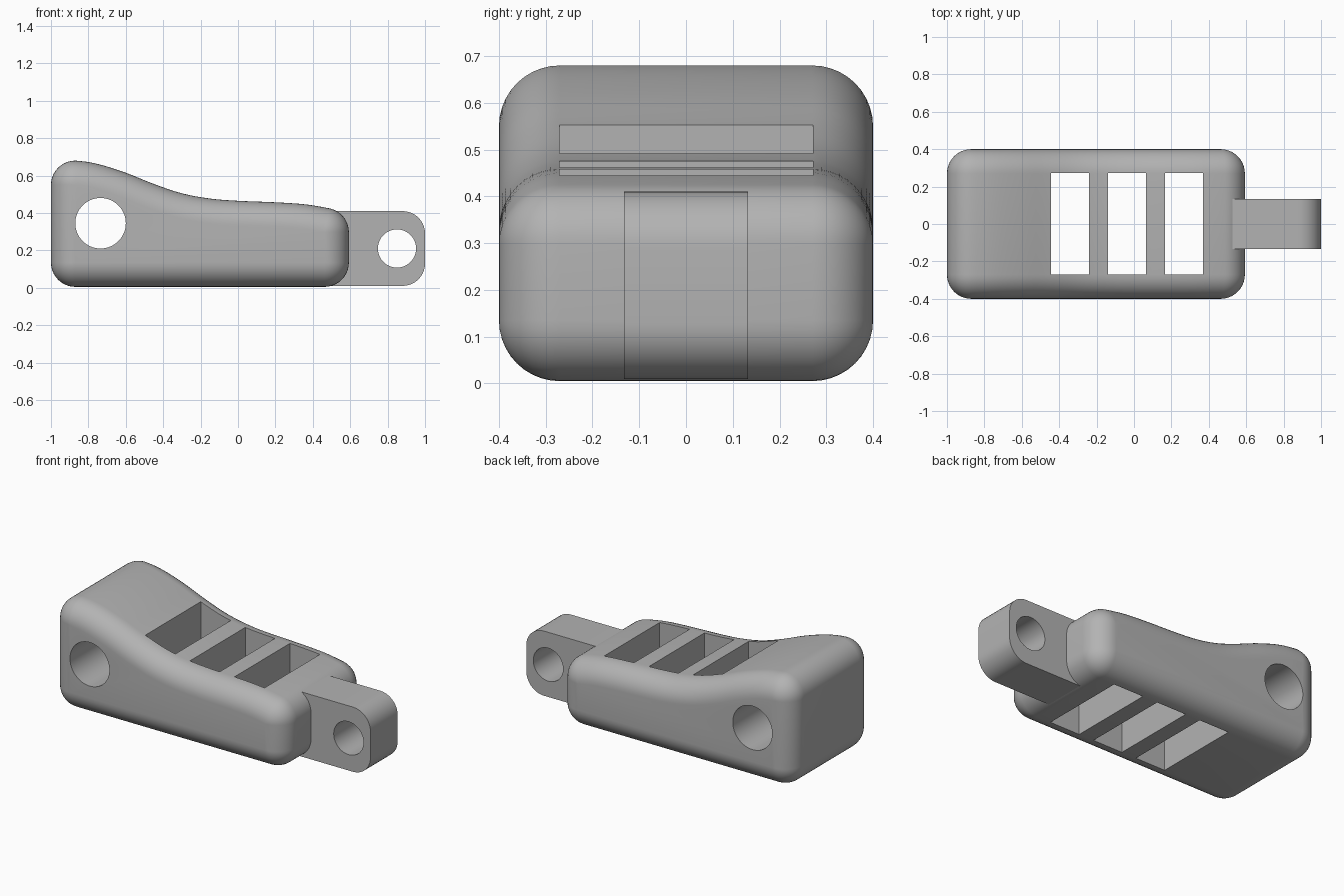
import bpy, bmesh
from math import sin, cos, pi, atan2, radians
from mathutils import Vector

cube = bpy.data.objects.get("Cube")
if cube:
    bpy.data.objects.remove(cube, do_unlink=True)

grey = bpy.data.materials.new("plain grey")
grey.use_nodes = True
grey.diffuse_color = (0.45, 0.45, 0.45, 1)
grey.node_tree.nodes["Principled BSDF"].inputs["Base Color"].default_value = (0.45, 0.45, 0.45, 1)

R = 0.13  # edge rounding radius


def make_object(name, bm):
    bmesh.ops.remove_doubles(bm, verts=bm.verts, dist=0.0005)
    bmesh.ops.recalc_face_normals(bm, faces=bm.faces)
    mesh = bpy.data.meshes.new(name)
    bm.to_mesh(mesh)
    bm.free()
    ob = bpy.data.objects.new(name, mesh)
    bpy.context.collection.objects.link(ob)
    mesh.materials.append(grey)
    return ob


def loft(name, rings):
    """Skin equal-length closed rings and cap both ends."""
    bm = bmesh.new()
    loops = [[bm.verts.new(p) for p in ring] for ring in rings]
    n = len(loops[0])
    for a, b in zip(loops, loops[1:]):
        for i in range(n):
            j = (i + 1) % n
            bm.faces.new((a[i], a[j], b[j], b[i]))
    bm.faces.new(loops[0])
    bm.faces.new(loops[-1])
    return make_object(name, bm)


def arc(cx, cz, start, end, steps=10):
    """Core point and outward normal, swept round a corner."""
    for k in range(steps + 1):
        a = start + (end - start) * k / steps
        yield Vector((cx, cz)), Vector((cos(a), sin(a)))


def box(name, x0, x1, y0, y1, z0, z1):
    return loft(name, [[(x0, y, z0), (x1, y, z0), (x1, y, z1), (x0, y, z1)] for y in (y0, y1)])


def cylinder(name, centre, radius, length, axis="Y"):
    ring = [(radius * cos(2 * pi * i / 64), radius * sin(2 * pi * i / 64)) for i in range(64)]
    cx, cy, cz = centre
    ends = (-length / 2, length / 2)
    if axis == "Y":
        return loft(name, [[(cx + u, cy + e, cz + v) for u, v in ring] for e in ends])
    return loft(name, [[(cx + e, cy + u, cz + v) for u, v in ring] for e in ends])


def cut(target, cutter):
    mod = target.modifiers.new(cutter.name, "BOOLEAN")
    mod.operation = "DIFFERENCE"
    mod.solver = "EXACT"
    mod.object = cutter
    cutter.hide_render = True
    cutter.hide_set(True)


def finish(ob):
    """Apply the cuts, drop the cutters and smooth the rounded areas."""
    bpy.ops.object.select_all(action="DESELECT")
    ob.select_set(True)
    bpy.context.view_layer.objects.active = ob
    for mod in list(ob.modifiers):
        helper = mod.object
        bpy.ops.object.modifier_apply(modifier=mod.name)
        bpy.data.objects.remove(helper, do_unlink=True)
    bpy.ops.object.shade_smooth_by_angle(angle=radians(30))


# Saddle-shaped top line, smoothed through a few points
top = [Vector(p) for p in ((-0.87, 0.68), (-0.75, 0.662), (-0.6, 0.615), (-0.45, 0.555), (-0.3, 0.505),
                           (-0.15, 0.477), (0, 0.465), (0.2, 0.457), (0.36, 0.446), (0.487, 0.425))]
pts = [top[0] - Vector((0.12, 0))] + top + [top[-1] + Vector((0.12, -0.025))]
samples = []
for p0, p1, p2, p3 in zip(pts, pts[1:], pts[2:], pts[3:]):
    m1, m2 = (p2 - p0) / 2, (p3 - p1) / 2
    for k in range(4):
        t = k / 4
        pos = (p1 * (2*t**3 - 3*t**2 + 1) + m1 * (t**3 - 2*t**2 + t)
               + p2 * (3*t**2 - 2*t**3) + m2 * (t**3 - t**2))
        d = p1 * (6*t*t - 6*t) + m1 * (3*t*t - 4*t + 1) + p2 * (6*t - 6*t*t) + m2 * (3*t*t - 2*t)
        nrm = Vector((-d.y, d.x)).normalized()
        samples.append((pos - nrm * R, nrm))

# Full side outline: top line, then the corners clockwise
end_core, end_n = samples[-1]
tip = top[-1] - end_n * R
outline = samples[1:] + list(arc(tip.x, tip.y, atan2(end_n.y, end_n.x), 0))
outline += list(arc(tip.x, 0.005 + R, 0, -pi / 2))
outline += list(arc(-0.87, 0.005 + R, -pi / 2, -pi))
outline += list(arc(-0.87, 0.68 - R, pi, pi / 2))

# Body, rounded towards both sides
rings = []
for side in (-1, 1):
    steps = range(11) if side > 0 else range(10, -1, -1)
    for k in steps:
        a = k / 10 * pi / 2
        y = side * (0.4 - R + R * sin(a))
        rings.append([(c.x + n.x * R * cos(a), y, c.y + n.y * R * cos(a)) for c, n in outline])
body = loft("body", rings)

# Cross hole and three slots through the body
cut(body, cylinder("cross_hole_cutter", (-0.735, 0, 0.345), 0.135, 2))
for i, (x0, x1) in enumerate(((-0.445, -0.24), (-0.14, 0.063), (0.165, 0.37))):
    cut(body, box(f"slot_cutter_{i}", x0, x1, -0.27, 0.272, -1, 2))
finish(body)

# Tongue with rounded end and pin hole
r = 0.12
section = [c + n * r for c, n in list(arc(1 - r, 0.41 - r, pi / 2, 0)) + list(arc(1 - r, 0.01 + r, 0, -pi / 2))]
section += [Vector((0.45, 0.01)), Vector((0.45, 0.41))]
tongue = loft("tongue", [[(p.x, y, p.y) for p in section] for y in (-0.133, 0.133)])
cut(tongue, cylinder("pin_hole_cutter", (0.85, 0, 0.21), 0.102, 1))
finish(tongue)
